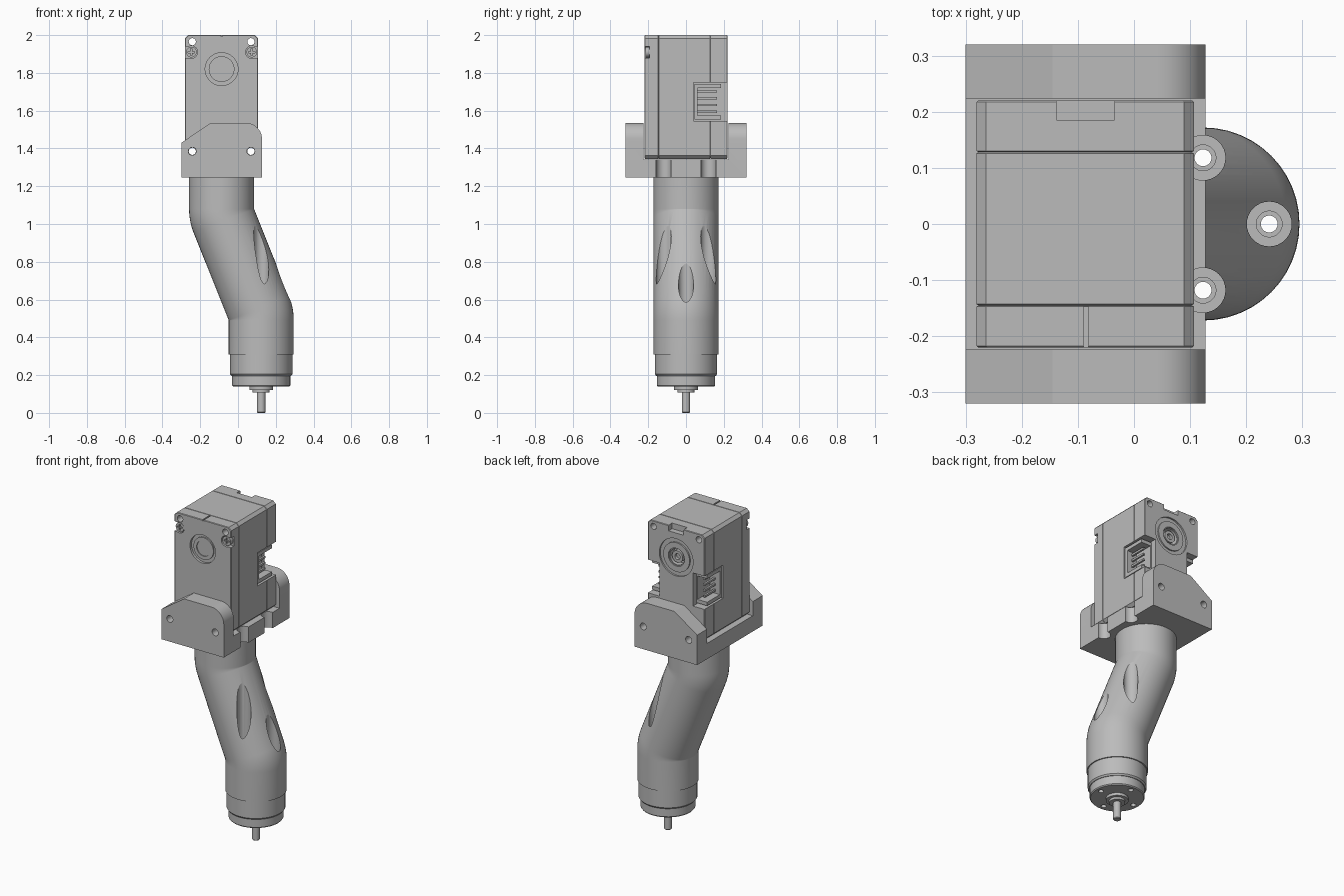
import bpy, bmesh
from math import sin, cos, pi, radians
from mathutils import Vector

cube = bpy.data.objects.get("Cube")
if cube:
    bpy.data.objects.remove(cube, do_unlink=True)

grey = bpy.data.materials.new("plain grey")
grey.use_nodes = True
grey.diffuse_color = (0.5, 0.5, 0.5, 1)
grey.node_tree.nodes["Principled BSDF"].inputs["Base Color"].default_value = (0.5, 0.5, 0.5, 1)

CX = -0.087          # centre of the drive box and upper grip
MX = 0.123           # axis of the tool head
R = 0.172            # grip radius


def loft(name, rings, smooth=True):
    """Skin a list of point rings and cap both ends."""
    bm = bmesh.new()
    rows = [[bm.verts.new(p) for p in ring] for ring in rings]
    n = len(rows[0])
    for a, b in zip(rows, rows[1:]):
        for i in range(n):
            j = (i + 1) % n
            bm.faces.new((a[i], a[j], b[j], b[i]))
    bm.faces.new(rows[0])
    bm.faces.new(rows[-1])
    bmesh.ops.recalc_face_normals(bm, faces=bm.faces)
    mesh = bpy.data.meshes.new(name)
    bm.to_mesh(mesh)
    bm.free()
    ob = bpy.data.objects.new(name, mesh)
    bpy.context.collection.objects.link(ob)
    mesh.materials.append(grey)
    if smooth:
        shade(ob)
    return ob


def activate(ob):
    bpy.ops.object.select_all(action='DESELECT')
    ob.select_set(True)
    bpy.context.view_layer.objects.active = ob


def shade(ob):
    activate(ob)
    bpy.ops.object.shade_smooth_by_angle(angle=radians(28))


def ring(c, r, u, v, n=48):
    return [Vector(c) + r * (cos(2 * pi * i / n) * Vector(u) + sin(2 * pi * i / n) * Vector(v))
            for i in range(n)]


def rod_z(name, x, y, r, z0, z1, n=32):
    return loft(name, [ring((x, y, z), r, (1, 0, 0), (0, 1, 0), n) for z in (z0, z1)])


def rod_y(name, x, z, r, y0, y1, n=40):
    return loft(name, [ring((x, y, z), r, (1, 0, 0), (0, 0, 1), n) for y in (y0, y1)])


def box(name, x0, x1, y0, y1, z0, z1):
    return loft(name, [[(x0, y0, z), (x1, y0, z), (x1, y1, z), (x0, y1, z)] for z in (z0, z1)], False)


def cut(ob, *cutters):
    """Subtract each cutter and delete it."""
    for c in cutters:
        c.hide_render = True
        mod = ob.modifiers.new("cut", 'BOOLEAN')
        mod.operation = 'DIFFERENCE'
        mod.solver = 'EXACT'
        mod.object = c
        activate(ob)
        bpy.ops.object.modifier_apply(modifier=mod.name)
        bpy.data.objects.remove(c, do_unlink=True)
    shade(ob)


# Grip: straight, bent about its inner corners, straight again
A = radians(21.3)
STEPS = 8
stations = [(CX, 1.245, 0)]
for i in range(STEPS + 1):
    a = A * i / STEPS
    stations.append((0.085 - R * cos(a), 1.08 - R * sin(a), a))
for i in range(STEPS + 1):
    a = A * (1 - i / STEPS)
    stations.append((MX - R + R * cos(a), 0.49 + R * sin(a), a))
stations.append((MX, 0.31, 0))
grip = loft("grip", [ring((x, 0, z), R, (cos(a), 0, sin(a)), (0, 1, 0)) for x, z, a in stations])

# Tool head below the grip
profile = [(0.165, 0.312), (0.165, 0.205), (0.158, 0.196), (0.154, 0.196), (0.154, 0.145),
           (0.149, 0.139), (0.063, 0.139), (0.063, 0.122), (0.045, 0.122), (0.045, 0.108),
           (0.022, 0.108), (0.022, 0.004), (0.018, 0)]
head = loft("tool_head", [ring((MX, 0, z), r, (1, 0, 0), (0, 1, 0)) for r, z in profile])

# Bracket: side outline carried across, with a slot for the drive box
outline = [(-0.3, 1.245), (0.127, 1.245)]
outline += [(0.042 + 0.085 * cos(t), 1.45 + 0.085 * sin(t)) for t in (pi / 2 * i / 10 for i in range(11))]
outline += [(-0.145, 1.535), (-0.3, 1.43)]
bracket = loft("bracket", [[(x, y, z) for x, z in outline] for y in (-0.32, 0.32)])
cut(bracket, box("slot", -0.4, 0.2, -0.224, 0.224, 1.342, 1.6))

# Screw wells running straight down through bracket, grip and head
for x, y in ((MX, 0.118), (MX, -0.118), (MX + 0.118, 0)):
    cut(grip, rod_z("well", x, y, 0.04, 0.4, 1.4), rod_z("step", x, y, 0.023, 0.35, 0.41),
        rod_z("hole", x, y, 0.015, 0.25, 0.36))
    cut(head, rod_z("hole", x, y, 0.015, 0.1, 0.35))
    if y:
        cut(bracket, rod_z("well", x, y, 0.04, 1.2, 1.4))
cut(head, rod_z("hole", MX - 0.118, 0, 0.015, 0.1, 0.2))

# Drive box: chamfered outline swept front to back, with two seam grooves


def box_ring(y, inset):
    w, b, t, c = 0.1935 - inset, 1.345 + inset, 2.0 - inset, 0.017
    half = [(w - c, b), (w, b + c), (w, t - c), (w - c, t)]
    pts = half + [(-x, z) for x, z in reversed(half)]
    return [(CX + x, y, z) for x, z in pts]


sections = [(-0.22, 0.003), (-0.217, 0)]
for seam in (-0.145, 0.128):
    sections += [(seam - 0.002, 0), (seam, 0.004), (seam + 0.002, 0)]
sections += [(0.217, 0), (0.22, 0.003)]
drive = loft("drive_box", [box_ring(y, i) for y, i in sections], False)

cut(drive,
    rod_y("front_recess", CX, 1.82, 0.087, -0.3, -0.205),
    rod_y("rear_recess", CX, 1.815, 0.115, 0.21, 0.3),
    rod_y("rear_well", CX, 1.815, 0.05, 0.17, 0.3),
    box("rear_notch", -0.138, -0.035, 0.185, 0.3, 1.965, 2.1),
    box("front_groove", -0.09, -0.081, -0.3, -0.147, 1.993, 2.1))

for s in (-1, 1):
    # Through holes at the corners
    for z in (1.385, 1.965):
        hx = CX + s * 0.155
        cut(drive, rod_y("corner_hole", hx, z, 0.019, -0.4, 0.4, 24))
        if z < 1.5:
            cut(bracket, rod_y("bracket_hole", hx, z, 0.021, -0.4, 0.4, 24))

    # Cover screw in its open pocket
    sx = CX + s * 0.16
    edge = sorted((sx, sx + s * 0.1))
    cut(drive, rod_y("pocket", sx, 1.91, 0.033, -0.3, -0.192, 32),
        box("pocket_side", *edge, -0.3, -0.192, 1.88, 1.94))
    screw = rod_y("cover_screw", sx, 1.91, 0.028, -0.215, -0.19, 32)
    cut(screw, box("slot_a", sx - 0.018, sx + 0.018, -0.3, -0.207, 1.906, 1.914),
        box("slot_b", sx - 0.004, sx + 0.004, -0.3, -0.207, 1.892, 1.928))

    # Side connector: recess open to the side and the back
    def span(a, b):
        return sorted((CX + s * a, CX + s * b))
    cut(drive, box("connector_recess", *span(0.115, 0.3), 0.04, 0.3, 1.545, 1.75))
    shell = box("connector_shell", *span(0.113, 0.188), 0.044, 0.186, 1.553, 1.742)
    cut(shell, box("shell_inside", *span(0.122, 0.3), 0.062, 0.3, 1.575, 1.72))
    for i in range(4):
        z = 1.594 + 0.036 * i
        box("connector_pin", *span(0.146, 0.158), 0.058, 0.165, z - 0.006, z + 0.006)

# Output hub at the front, idler hub at the back
hub = rod_y("front_hub", CX, 1.82, 0.068, -0.213, -0.2)
cut(hub, rod_y("hub_bore", CX, 1.82, 0.047, -0.3, -0.207))
idler = rod_y("rear_hub", CX, 1.815, 0.09, 0.205, 0.218)
cut(idler, rod_y("idler_bore", CX, 1.815, 0.055, 0.1, 0.3))
pin = rod_y("rear_pin", CX, 1.815, 0.036, 0.165, 0.208)
cut(pin, rod_y("pin_bore", CX, 1.815, 0.018, 0.19, 0.3))
bpy.ops.object.select_all(action='DESELECT')
